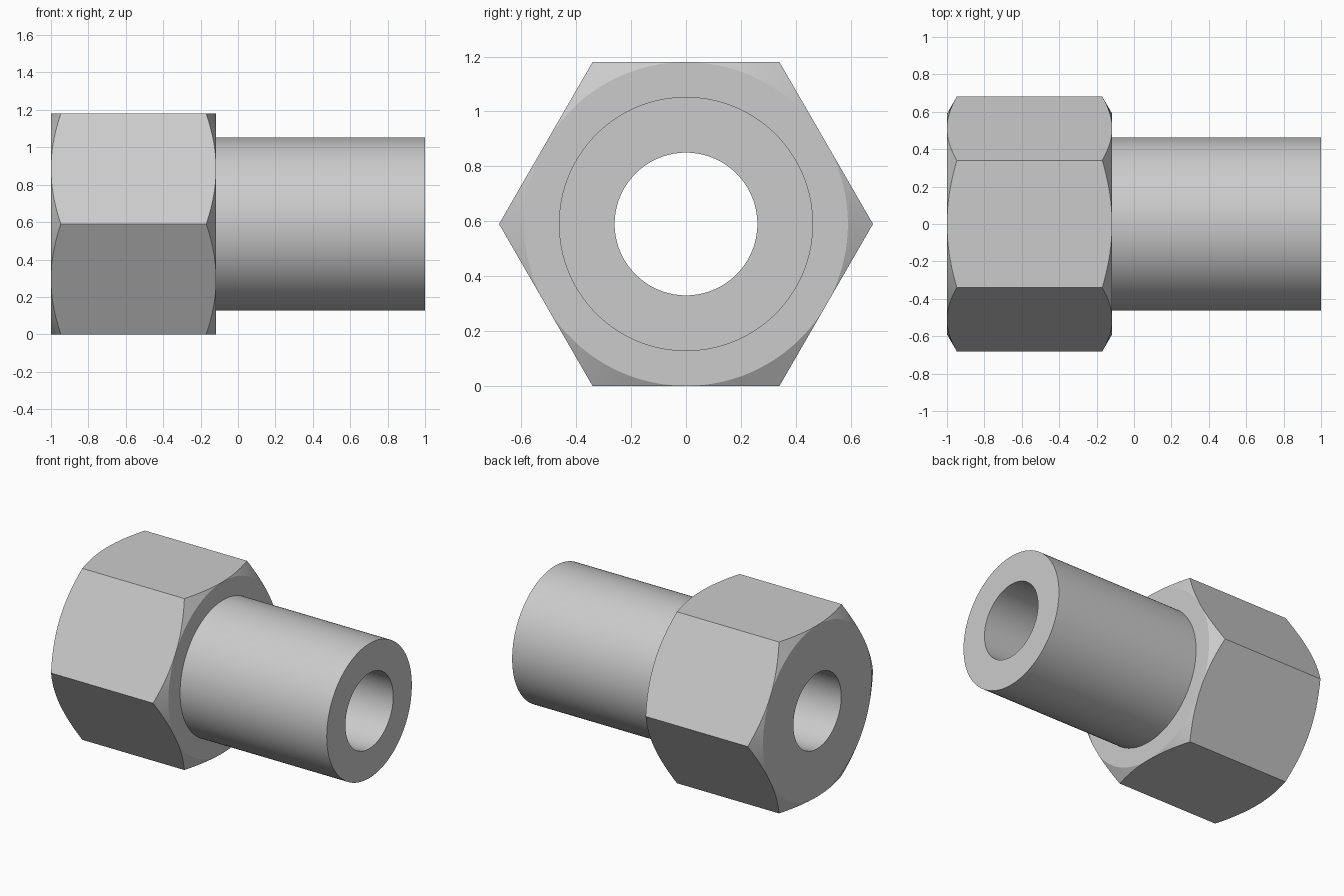
import bpy, bmesh, math

if "Cube" in bpy.data.objects:
    bpy.data.objects.remove(bpy.data.objects["Cube"], do_unlink=True)

SEGMENTS = 120
APOTHEM = 0.59          # half the distance across the flats, also the axis height
BORE = 0.26
TUBE = 0.463
LEFT, SHOULDER, RIGHT = -1.0, -0.117, 1.0
CHAMFER = math.tan(math.radians(30))

steel = bpy.data.materials.new("plain grey metal")
steel.use_nodes = True
grey = (0.60, 0.60, 0.60, 1)
steel.diffuse_color = grey
steel.node_tree.nodes["Principled BSDF"].inputs["Base Color"].default_value = grey


def hex_radius(angle):
    """Distance from the axis to a hexagon with flats on top and bottom."""
    sector = math.radians(60)
    return APOTHEM / math.cos(angle % sector - sector / 2)


def sweep(name, profile):
    """Turn a profile, given per angle as (x, radius) pairs, around the x axis."""
    bm = bmesh.new()
    rows = []
    for i in range(SEGMENTS):
        a = math.tau * i / SEGMENTS
        rows.append([bm.verts.new((x, r * math.cos(a), APOTHEM + r * math.sin(a)))
                     for x, r in profile(a)])
    for i, row in enumerate(rows):
        after = rows[(i + 1) % SEGMENTS]
        for j in range(len(row) - 1):
            bm.faces.new((row[j], row[j + 1], after[j + 1], after[j]))
    # Close up the strips where the chamfer just touches the middle of a flat
    bmesh.ops.remove_doubles(bm, verts=bm.verts, dist=1e-5)
    bm.normal_update()
    # The outermost wall must face away from the axis
    outer = max(bm.faces, key=lambda f: math.hypot(f.calc_center_median().y,
                                                  f.calc_center_median().z - APOTHEM))
    c = outer.calc_center_median()
    if outer.normal.y * c.y + outer.normal.z * (c.z - APOTHEM) < 0:
        bmesh.ops.reverse_faces(bm, faces=bm.faces)
    mesh = bpy.data.meshes.new(name)
    bm.to_mesh(mesh)
    bm.free()
    mesh.materials.append(steel)
    obj = bpy.data.objects.new(name, mesh)
    bpy.context.collection.objects.link(obj)
    bpy.ops.object.select_all(action="DESELECT")
    obj.select_set(True)
    bpy.context.view_layer.objects.active = obj
    bpy.ops.object.shade_smooth_by_angle(angle=math.radians(25))
    return obj


# Hexagonal head with conical chamfers on both ends
def head_profile(angle):
    r = hex_radius(angle)
    inset = (r - APOTHEM) * CHAMFER
    return [(SHOULDER, BORE), (LEFT, BORE), (LEFT, APOTHEM), (LEFT + inset, r),
            (SHOULDER - inset, r), (SHOULDER, APOTHEM), (SHOULDER, TUBE)]


# Round hollow shank
def tube_profile(angle):
    return [(SHOULDER, TUBE), (RIGHT, TUBE), (RIGHT, BORE), (SHOULDER, BORE)]


sweep("hex_head", head_profile)
sweep("hollow_shank", tube_profile)
